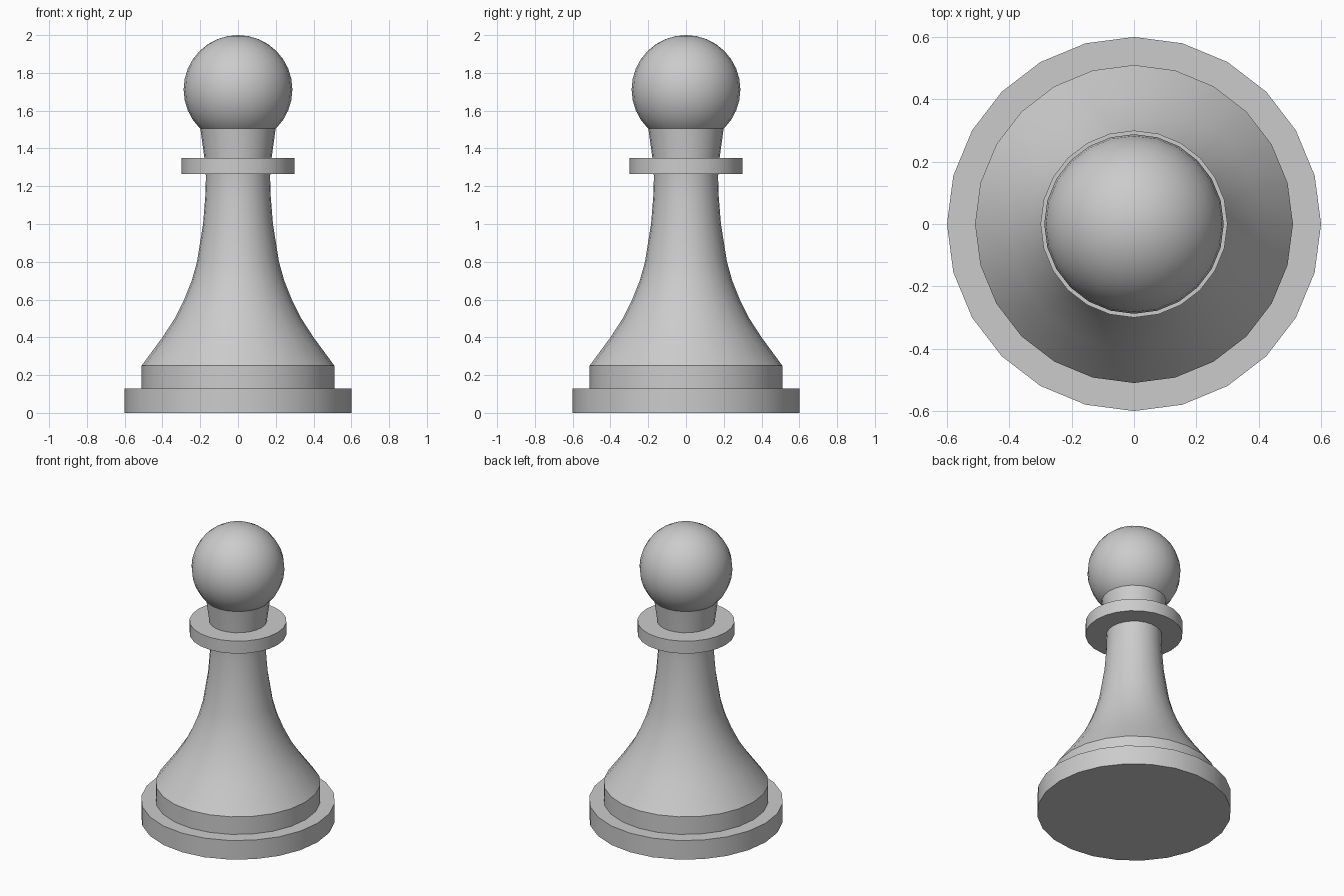
import bpy
import bmesh
from math import cos, sin, radians, tau

if "Cube" in bpy.data.objects:
    bpy.data.objects.remove(bpy.data.objects["Cube"])

SIDES = 24


def lathe(name, profile, angle=35):
    """Spin a (radius, z) profile around z; radius 0 makes a pole, open ends are capped."""
    bm = bmesh.new()
    rings = []
    for r, z in profile:
        n = SIDES if r > 1e-6 else 1
        rings.append([bm.verts.new((r * cos(tau * i / SIDES), r * sin(tau * i / SIDES), z))
                      for i in range(n)])
    for a, b in zip(rings, rings[1:]):
        for i in range(SIDES):
            j = (i + 1) % SIDES
            quad = [a[i % len(a)], a[j % len(a)], b[j % len(b)], b[i % len(b)]]
            bm.faces.new(list(dict.fromkeys(quad)))
    for ring in (rings[0], rings[-1]):
        if len(ring) > 1:
            bm.faces.new(ring)
    bmesh.ops.recalc_face_normals(bm, faces=bm.faces)
    mesh = bpy.data.meshes.new(name)
    bm.to_mesh(mesh)
    bm.free()
    obj = bpy.data.objects.new(name, mesh)
    bpy.context.collection.objects.link(obj)
    bpy.ops.object.select_all(action='DESELECT')
    bpy.context.view_layer.objects.active = obj
    obj.select_set(True)
    bpy.ops.object.shade_smooth_by_angle(angle=radians(angle))
    return obj


def disc(name, radius, z0, z1):
    return lathe(name, [(radius, z0), (radius, z1)])


# Stepped foot: wide plinth with the narrower flared body standing on it
disc("base_plinth", 0.60, 0.0, 0.13)
lathe("body", [(0.51, 0.13), (0.51, 0.25), (0.40, 0.40), (0.335, 0.50), (0.285, 0.60),
               (0.245, 0.70), (0.217, 0.80), (0.185, 1.00), (0.173, 1.15),
               (0.17, 1.25), (0.178, 1.35), (0.20, 1.51)])

# Thin collar around the neck
disc("collar", 0.30, 1.265, 1.35)

# Ball head sunk into the flared neck
HEAD_R, HEAD_Z, STEPS = 0.288, 1.712, 16
lathe("head", [(HEAD_R * sin(tau / 2 * k / STEPS), HEAD_Z - HEAD_R * cos(tau / 2 * k / STEPS))
               for k in range(STEPS + 1)])
